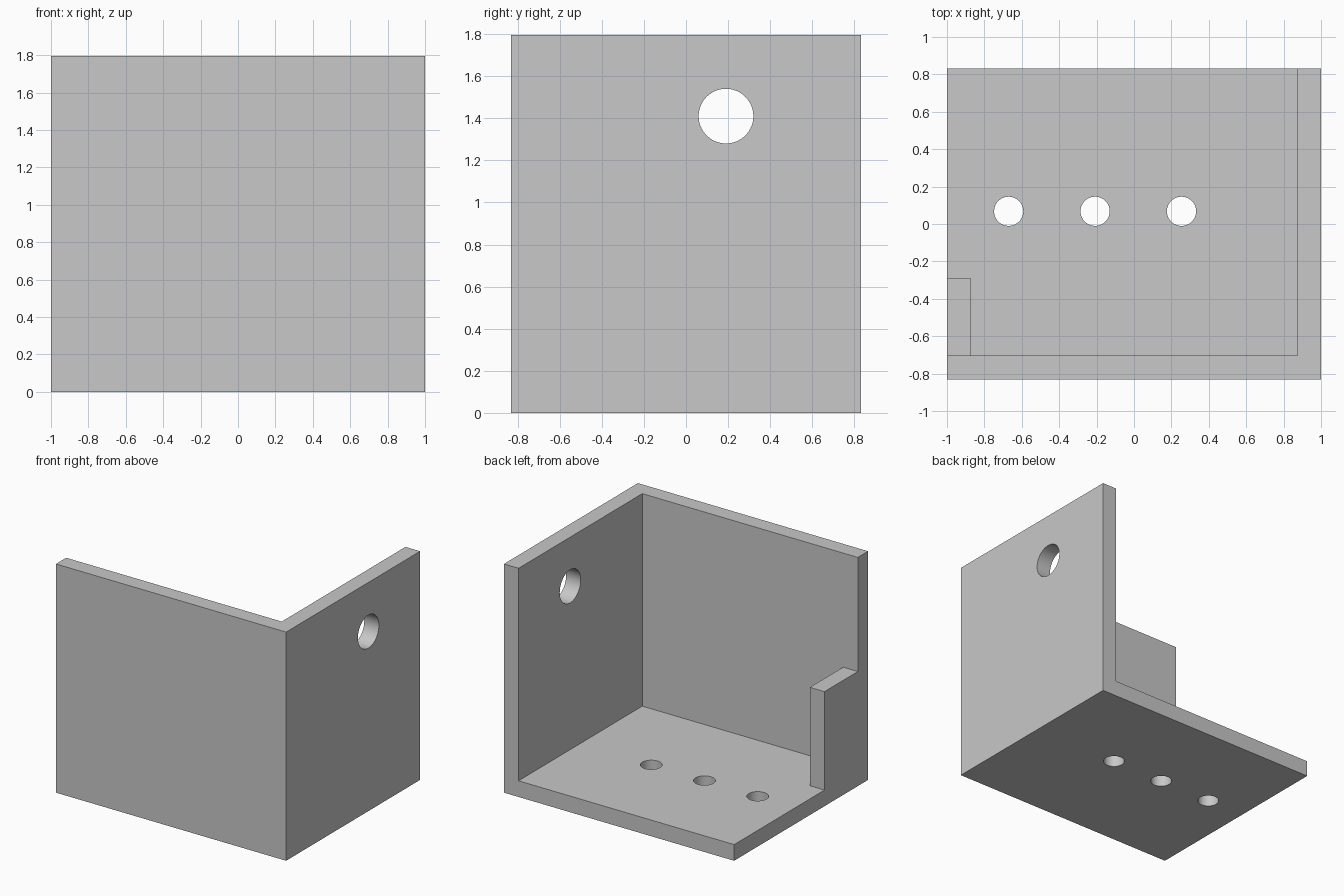
import bpy, bmesh, math
from mathutils import Matrix, Vector

if "Cube" in bpy.data.objects:
    bpy.data.objects.remove(bpy.data.objects["Cube"], do_unlink=True)

HX, HY, H = 1.0, 0.831, 1.796      # half width, half depth, height
T = 0.127                          # plate thickness
TAB_Y, TAB_Z = -0.29, 0.90         # back edge and top of the side tab
OUT = 0.3                          # how far cutters reach past the body

grey = bpy.data.materials.new("light_grey")
grey.use_nodes = True
colour = (0.58, 0.58, 0.58, 1)
grey.diffuse_color = colour
grey.node_tree.nodes["Principled BSDF"].inputs["Base Color"].default_value = colour


def add_object(name, bm):
    bmesh.ops.recalc_face_normals(bm, faces=bm.faces)
    mesh = bpy.data.meshes.new(name)
    bm.to_mesh(mesh)
    bm.free()
    mesh.materials.append(grey)
    obj = bpy.data.objects.new(name, mesh)
    bpy.context.collection.objects.link(obj)
    return obj


def prism(name, outline, z0, z1):
    """Extrude a flat outline from z0 up to z1."""
    bm = bmesh.new()
    face = bm.faces.new([bm.verts.new((x, y, z0)) for x, y in outline])
    top = bmesh.ops.extrude_face_region(bm, geom=[face])["geom"]
    bmesh.ops.translate(bm, vec=(0, 0, z1 - z0),
                        verts=[v for v in top if isinstance(v, bmesh.types.BMVert)])
    return add_object(name, bm)


def rectangle(x0, x1, y0, y1):
    return [(x0, y0), (x1, y0), (x1, y1), (x0, y1)]


def drill(name, centre, radius, axis):
    bm = bmesh.new()
    turn = Vector((0, 0, 1)).rotation_difference(Vector(axis)).to_matrix().to_4x4()
    bmesh.ops.create_cone(bm, cap_ends=True, segments=64, radius1=radius,
                          radius2=radius, depth=0.4,
                          matrix=Matrix.Translation(centre) @ turn)
    return add_object(name, bm)


# Solid block that becomes the bracket
bracket = prism("corner_bracket", rectangle(-HX, HX, -HY, HY), 0, H)

# Hollow interior, leaving floor, front wall, side wall and a tab
front, side, tab = -HY + T, HX - T, -HX + T
room = [(tab, front), (side, front), (side, HY + OUT),
        (-HX - OUT, HY + OUT), (-HX - OUT, TAB_Y), (tab, TAB_Y)]
cutters = [
    prism("room_cutter", room, T, H + OUT),
    prism("tab_top_cutter", rectangle(-HX - OUT, tab + 0.1, front, TAB_Y + 0.1),
          TAB_Z, H + OUT),
    drill("side_hole_cutter", (HX - T / 2, 0.19, 1.41), 0.13, (1, 0, 0)),
]

# Row of three floor holes
for i in range(3):
    cutters.append(drill(f"floor_hole_cutter_{i + 1}",
                         (-0.67 + i * 0.462, 0.068, T / 2), 0.078, (0, 0, 1)))

for cutter in cutters:
    cutter.hide_render = True
    cut = bracket.modifiers.new(cutter.name, "BOOLEAN")
    cut.operation = "DIFFERENCE"
    cut.solver = "EXACT"
    cut.object = cutter

# Bake the cuts and remove the helpers
bpy.context.view_layer.update()
graph = bpy.context.evaluated_depsgraph_get()
baked = bpy.data.meshes.new_from_object(bracket.evaluated_get(graph))
bracket.modifiers.clear()
bracket.data = baked
baked.name = "corner_bracket"
for cutter in cutters:
    bpy.data.objects.remove(cutter, do_unlink=True)

# Smooth hole walls, sharp plate edges
bpy.ops.object.select_all(action="DESELECT")
bracket.select_set(True)
bpy.context.view_layer.objects.active = bracket
bpy.ops.object.shade_smooth_by_angle(angle=math.radians(30))
